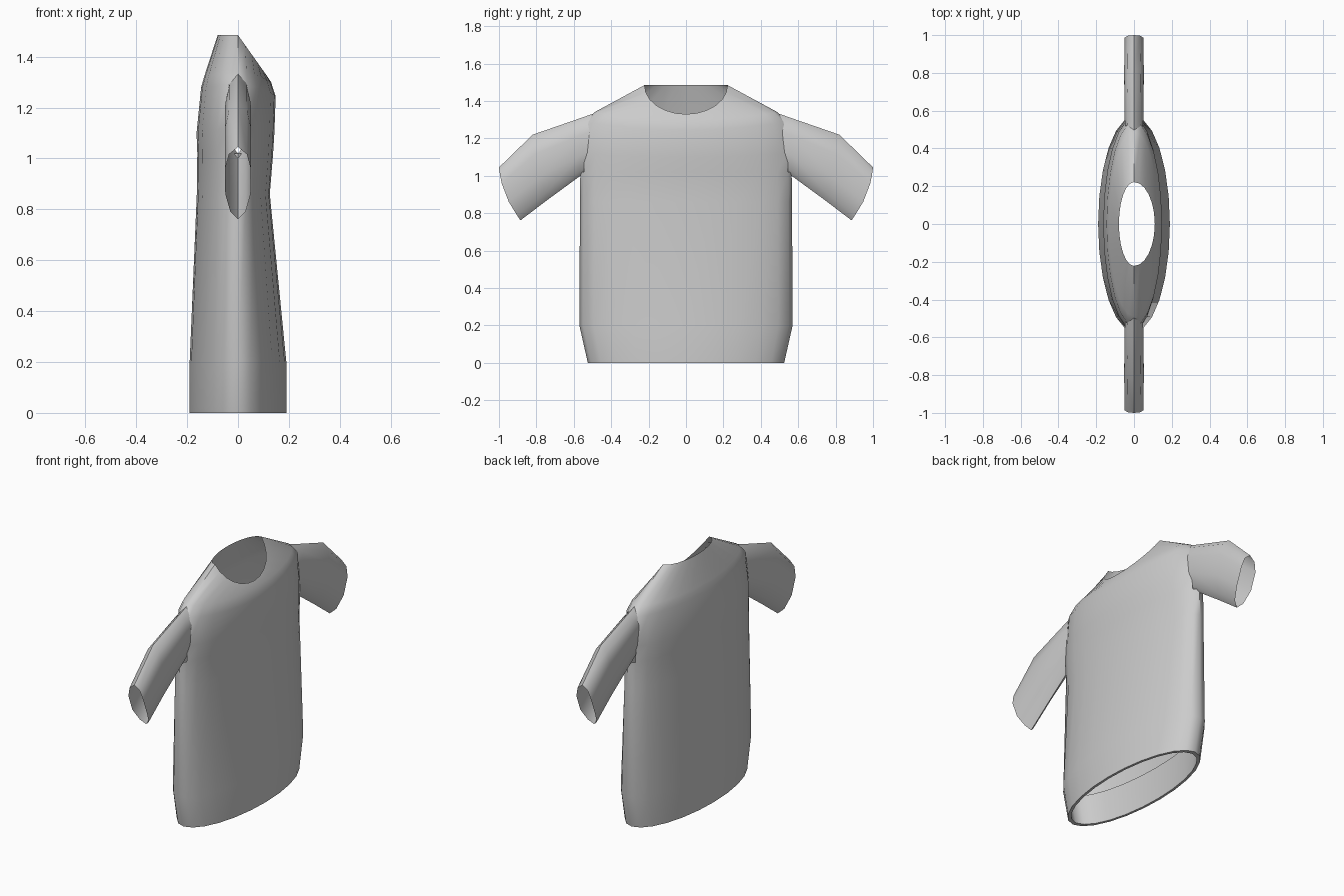
import bpy, bmesh
from math import sin, cos, pi, radians

if "Cube" in bpy.data.objects:
    bpy.data.objects.remove(bpy.data.objects["Cube"])

N = 24


def loft(name, rings, skip=lambda level, k: False):
    """Join equal-length rings of points with quads, leaving both ends open."""
    bm = bmesh.new()
    vs = [[bm.verts.new(p) for p in ring] for ring in rings]
    n = len(rings[0])
    for i in range(len(vs) - 1):
        for k in range(n):
            if not skip(i, k):
                j = (k + 1) % n
                bm.faces.new((vs[i][k], vs[i][j], vs[i + 1][j], vs[i + 1][k]))
    bmesh.ops.recalc_face_normals(bm, faces=bm.faces)
    mesh = bpy.data.meshes.new(name)
    bm.to_mesh(mesh)
    bm.free()
    ob = bpy.data.objects.new(name, mesh)
    bpy.context.collection.objects.link(ob)
    bpy.ops.object.select_all(action='DESELECT')
    ob.select_set(True)
    bpy.context.view_layer.objects.active = ob
    bpy.ops.object.shade_smooth_by_angle(angle=radians(50))
    return ob


def body_ring(front, back, half, zf, zb, zs):
    """Oval with its own depth and height at front (+x), back (-x) and sides."""
    pts = []
    for k in range(N):
        a = 2 * pi * k / N
        c, s = cos(a), sin(a)
        depth, z = (front, zf) if c > 0 else (back, zb)
        pts.append((depth * c, half * s, zs + (z - zs) * c * c))
    return pts


# Body: turned-in hem, torso, shoulders
rings = [body_ring(*r) for r in (
    (0.17, 0.17, 0.545, 0.20, 0.20, 0.20),
    (0.175, 0.175, 0.50, 0.0, 0.0, 0.0),
    (0.19, 0.19, 0.525, 0.0, 0.0, 0.0),
    (0.19, 0.19, 0.57, 0.20, 0.20, 0.20),
    (0.125, 0.162, 0.567, 0.86, 0.86, 0.86),
    (0.138, 0.160, 0.565, 1.02, 1.02, 1.02),
    (0.143, 0.163, 0.562, 1.10, 1.10, 1.12),
    (0.148, 0.145, 0.54, 1.245, 1.28, 1.29),
    (0.13, 0.132, 0.49, 1.30, 1.325, 1.34),
)]
# Neckline: level at the back, dropping towards the front
neck = []
for k in range(N):
    c, s = cos(2 * pi * k / N), sin(2 * pi * k / N)
    neck.append(((0.11 if c > 0 else 0.08) * c, 0.222 * s,
                 1.485 - 0.155 * max(c, 0)))
rings.append(neck)
# Side faces are left out where the sleeves attach
armhole = {N // 4 - 1, N // 4, 3 * N // 4 - 1, 3 * N // 4}
loft("shirt_body", rings, lambda i, k: i in (5, 6) and k in armhole)

# Sleeves: flattened tubes; (top y, z), (bottom y, z), outward bow, half width
stations = (
    ((0.49, 1.335), (0.53, 1.02), 0.0, 0.045),
    ((0.56, 1.31), (0.565, 1.0), 0.0, 0.05),
    ((0.82, 1.22), (0.74, 0.872), 0.015, 0.052),
    ((1.0, 1.045), (0.885, 0.762), 0.025, 0.05),
)
# Tube section: (fraction down, fraction of half width)
section = ((0, 0), (0.1, 0.7), (0.3, 1), (0.65, 1), (0.9, 0.6),
           (1, 0), (0.9, -0.6), (0.65, -1), (0.3, -1), (0.1, -0.7))
for side, name in ((1, "left_sleeve"), (-1, "right_sleeve")):
    loft(name, [[(w * u,
                  side * (t[0] + (b[0] - t[0]) * f + bow * sin(pi * f)),
                  t[1] + (b[1] - t[1]) * f) for f, u in section]
                for t, b, bow, w in stations])
